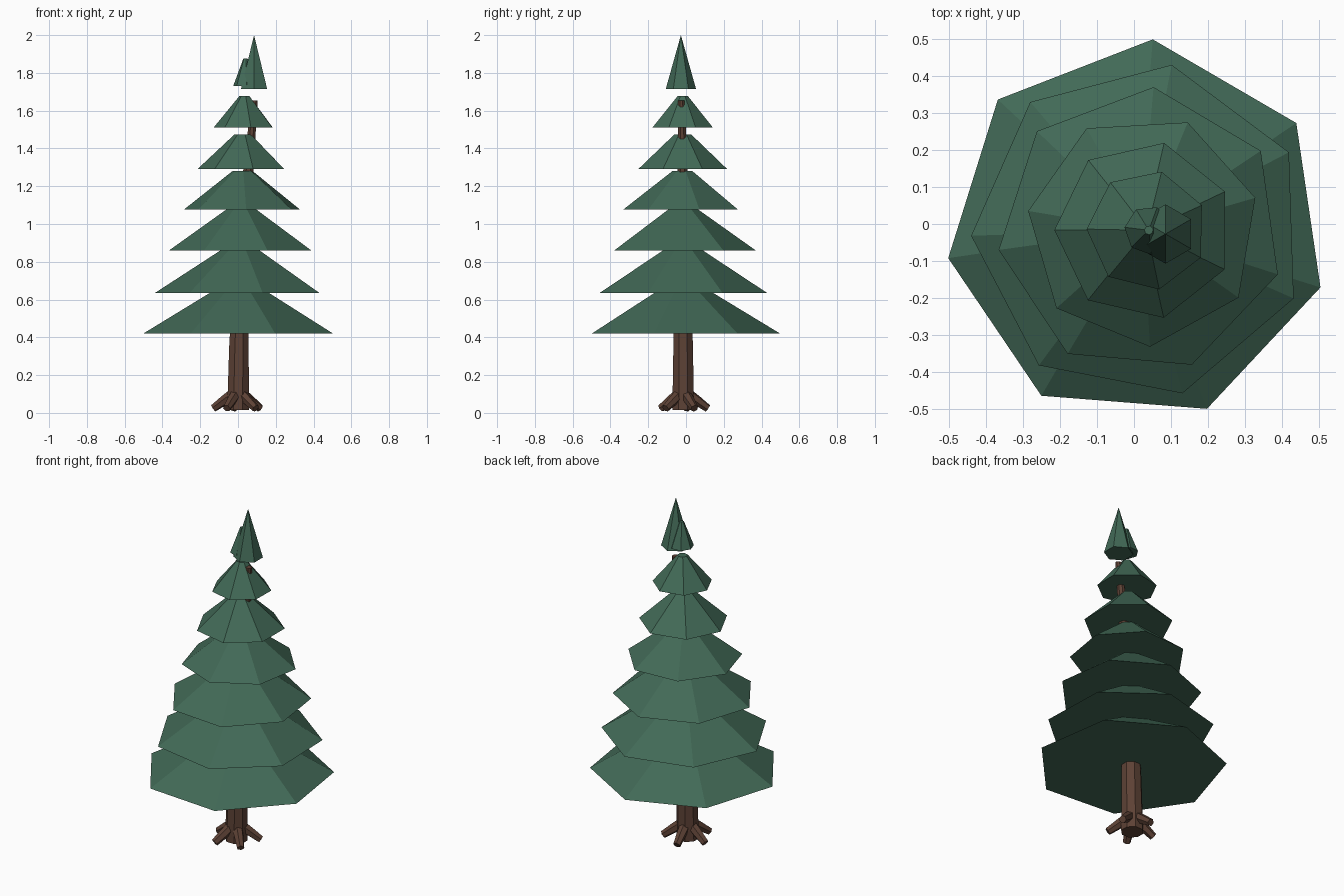
import bpy, bmesh, math
from mathutils import Vector

if "Cube" in bpy.data.objects:
    bpy.data.objects.remove(bpy.data.objects["Cube"])


def material(name, rgb):
    m = bpy.data.materials.new(name)
    m.diffuse_color = (*rgb, 1)
    m.use_nodes = True
    m.node_tree.nodes["Principled BSDF"].inputs["Base Color"].default_value = m.diffuse_color
    return m


GREEN = material("needle green", (0.054, 0.142, 0.094))
BROWN = material("bark brown", (0.110, 0.054, 0.036))


def loft(name, rings, sides, mat, phase=0.0):
    """Closed flat-faced tube; rings are (centre, radius, axis); radius 0 makes a tip."""
    bm = bmesh.new()
    loops = []
    for centre, radius, axis in rings:
        rot = Vector((0, 0, 1)).rotation_difference(Vector(axis))
        angles = [math.radians(phase) + 2 * math.pi * i / sides for i in range(sides)]
        loops.append([bm.verts.new(Vector(centre) + rot @ Vector(
            (radius * math.cos(a), radius * math.sin(a), 0))) for a in angles])
    for lo, hi in zip(loops, loops[1:]):
        for i in range(sides):
            j = (i + 1) % sides
            bm.faces.new((lo[i], lo[j], hi[j], hi[i]))
    bm.faces.new(loops[0][::-1])
    bm.faces.new(loops[-1])
    bmesh.ops.remove_doubles(bm, verts=bm.verts, dist=1e-5)
    bmesh.ops.recalc_face_normals(bm, faces=bm.faces)
    mesh = bpy.data.meshes.new(name)
    bm.to_mesh(mesh)
    bm.free()
    mesh.materials.append(mat)
    obj = bpy.data.objects.new(name, mesh)
    bpy.context.collection.objects.link(obj)
    return obj


UP = (0, 0, 1)

# Leaning, tapering trunk: x, y, z, radius
trunk = [(0.0, -0.015, 0.015, 0.062), (0.005, -0.015, 0.35, 0.056),
         (0.015, -0.016, 0.70, 0.046), (0.035, -0.017, 1.05, 0.036),
         (0.06, -0.018, 1.35, 0.027), (0.088, -0.025, 1.655, 0.018)]
loft("trunk", [((x, y, z), r, UP) for x, y, z, r in trunk], 8, BROWN, 22.5)

# Five splayed roots
for i in range(5):
    a = math.radians(-45 + 72 * i)
    c, s = math.cos(a), math.sin(a)
    path = [(0.02, 0.105, 0.03), (0.075, 0.065, 0.027), (0.132, 0.024, 0.021)]
    axis = (c * 0.8, s * 0.8, -0.55)
    loft(f"root_{i + 1}", [((c * d, -0.015 + s * d, z), r, axis)
                           for d, z, r in path], 6, BROWN, 30)

# Seven-sided foliage tiers: centre x, base z, top z, base radius, top radius, twist
tiers = [(0.010, 0.42, 0.675, 0.517, 0.095, 85.5),
         (0.015, 0.635, 0.875, 0.455, 0.085, 79),
         (0.019, 0.86, 1.085, 0.388, 0.07, 85),
         (0.025, 1.077, 1.28, 0.315, 0.055, 67.6),
         (0.027, 1.29, 1.475, 0.242, 0.045, 77),
         (0.035, 1.512, 1.677, 0.163, 0.028, 76),
         (0.040, 1.73, 1.875, 0.066, 0.012, 70)]
for i, (x, z0, z1, r0, r1, twist) in enumerate(tiers):
    loft(f"foliage_tier_{i + 1}", [((x, -0.017, z0), r0, UP),
                                   ((x, -0.017, z1), r1, UP)], 7, GREEN, twist)

# Pointed six-sided tip
loft("foliage_tip", [((0.085, -0.027, 1.715), 0.08, UP),
                     ((0.085, -0.027, 2.0), 0.0, UP)], 6, GREEN, 90)
